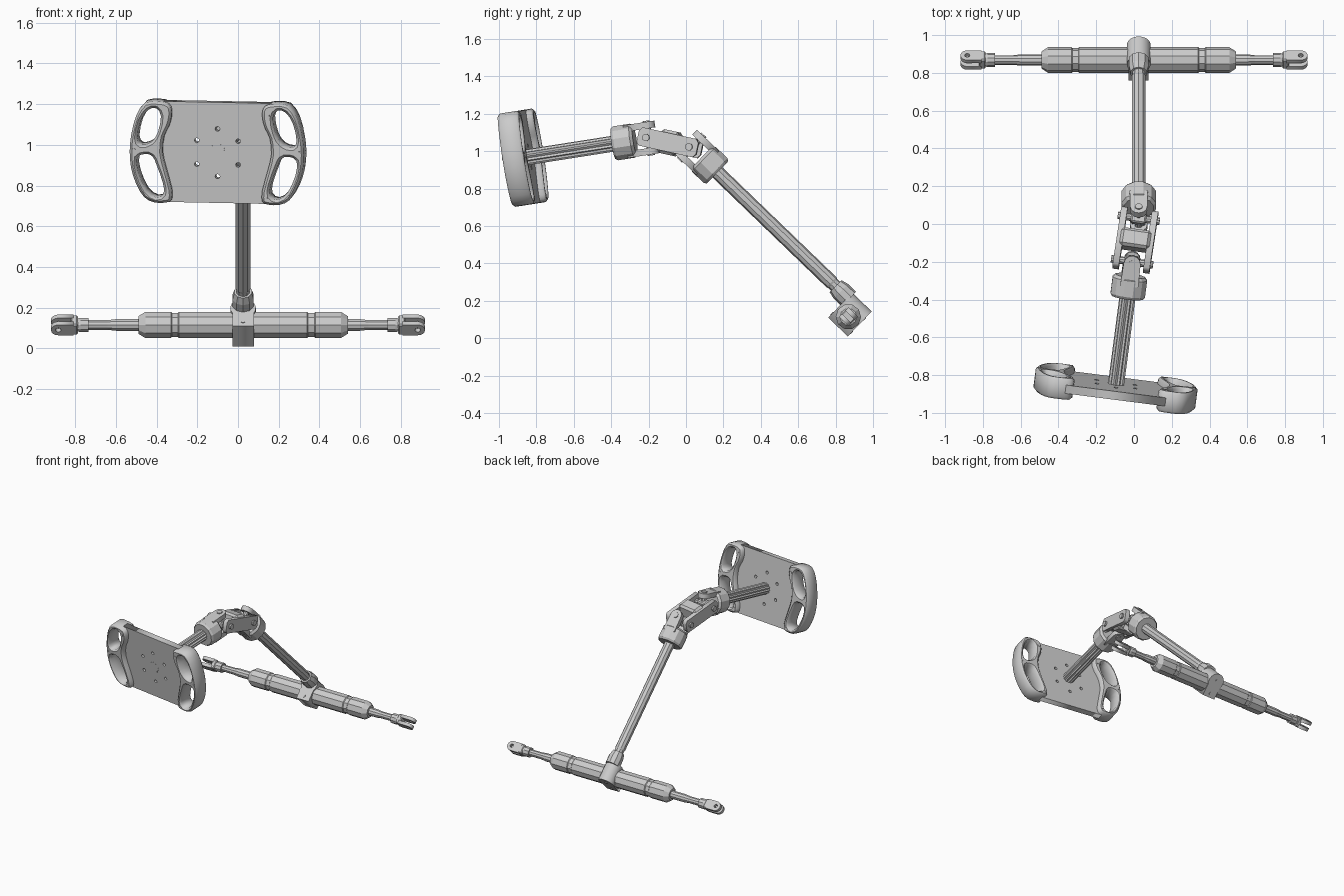
import bpy, bmesh, math
from mathutils import Vector as V, Matrix

if "Cube" in bpy.data.objects:
    bpy.data.objects.remove(bpy.data.objects["Cube"])


def frame(o, z, x):
    """Matrix at o with local z along z and local x as near as possible to x."""
    z = V(z).normalized()
    x = V(x)
    x = (x - z * x.dot(z)).normalized()
    m = Matrix((x, z.cross(x), z)).transposed().to_4x4()
    m.translation = V(o)
    return m


def add(name, bm, m):
    bmesh.ops.recalc_face_normals(bm, faces=bm.faces)
    me = bpy.data.meshes.new(name)
    bm.to_mesh(me)
    bm.free()
    ob = bpy.data.objects.new(name, me)
    ob.matrix_world = m
    bpy.context.collection.objects.link(ob)
    return ob


def lathe(name, prof, m, n=8, teeth=1.0):
    """Revolve (height, radius) pairs about local z; teeth < 1 sinks every other point."""
    bm = bmesh.new()
    rings = []
    for h, r in prof:
        ring = []
        for i in range(n):
            a = 2 * math.pi * (i + .5) / n
            k = r * (teeth if i % 2 else 1)
            ring.append(bm.verts.new((k * math.cos(a), k * math.sin(a), h)))
        rings.append(ring)
    for a, b in zip(rings, rings[1:]):
        for i in range(n):
            j = (i + 1) % n
            bm.faces.new((a[i], a[j], b[j], b[i]))
    bm.faces.new(rings[0][::-1])
    bm.faces.new(rings[-1])
    return add(name, bm, m)


def box(name, size, c, m, bev=.008):
    bm = bmesh.new()
    bmesh.ops.create_cube(bm, size=1)
    for v in bm.verts:
        v.co = V([a * s + b for a, s, b in zip(v.co, size, c)])
    bmesh.ops.bevel(bm, geom=bm.edges[:], offset=bev, segments=1, affect='EDGES')
    return add(name, bm, m)


def smooth(p, k=2):
    """Closed Catmull-Rom loop through p."""
    out, n = [], len(p)
    for i in range(n):
        a, b, c, d = [V(p[(i + j) % n]) for j in (-1, 0, 1, 2)]
        for s in range(k):
            t = s / k
            out.append(.5 * (2 * b + (c - a) * t + (2 * a - 5 * b + 4 * c - d) * t * t
                             + (3 * b - a - 3 * c + d) * t ** 3))
    return out


def arc(cx, cy, r, a0, a1, n):
    return [(cx + r * math.cos(math.radians(a0 + (a1 - a0) * i / n)),
             cy + r * math.sin(math.radians(a0 + (a1 - a0) * i / n))) for i in range(n + 1)]


def slab(name, loops, t, m, bev=0.0, off=0.0):
    """Filled outline (further loops are holes) of thickness t centred on local z = off."""
    cu = bpy.data.curves.new(name, 'CURVE')
    cu.dimensions, cu.fill_mode = '2D', 'BOTH'
    cu.extrude, cu.bevel_depth, cu.offset, cu.bevel_resolution = t / 2 - bev, bev, -bev, 0
    for lp in loops:
        s = cu.splines.new('POLY')
        s.points.add(len(lp) - 1)
        for q, c in zip(s.points, lp):
            q.co = (c[0], c[1], 0, 1)
        s.use_cyclic_u = True
    tmp = bpy.data.objects.new(name + "_outline", cu)
    bpy.context.collection.objects.link(tmp)
    ev = tmp.evaluated_get(bpy.context.evaluated_depsgraph_get())
    me = bpy.data.meshes.new_from_object(ev)
    bpy.data.objects.remove(tmp)
    me.name = name
    ob = bpy.data.objects.new(name, me)
    ob.matrix_world = m @ Matrix.Translation((0, 0, off))
    bpy.context.collection.objects.link(ob)
    return ob


# key points along the column
E = V((.025, .85, .23))          # pinion end of lower shaft
A = V((.025, .03, 1.02))         # lower joint
B = V((-.01, -.2, 1.07))         # upper joint
W = V((-.098, -.87, .965))       # wheel centre
low, up = (E - A).normalized(), (W - B).normalized()
X, Z = V((1, 0, 0)), V((0, 0, 1))

# steering wheel: plate with bolt holes, mirrored handles with two openings each
wheel = frame(W, up, X)
side = [(-.29, .25), (-.25, .18), (-.265, .1), (-.29, 0), (-.27, -.1), (-.24, -.18), (-.28, -.25)]
holes = [arc(.118 * math.sin(i * math.pi / 3), .118 * math.cos(i * math.pi / 3), .012, 0, 315, 7)
         for i in range(6)]
slab("wheel_plate", [side + [(-x, y) for x, y in side[::-1]]] + holes, .045, wheel)
outer = [(-.25, .245), (-.29, .252), (-.355, .245), (-.40, .18), (-.425, .08), (-.432, 0),
         (-.425, -.08), (-.40, -.16), (-.36, -.225), (-.31, -.25), (-.255, -.25), (-.225, -.235),
         (-.225, -.18), (-.252, -.08), (-.27, 0), (-.262, .08), (-.238, .13), (-.225, .18), (-.228, .225)]
upper = [(-.375, .035), (-.395, .07), (-.377, .155), (-.34, .21), (-.30, .218), (-.277, .18),
         (-.292, .1), (-.325, .05)]
lower = [(-.395, -.03), (-.39, -.1), (-.35, -.19), (-.30, -.225), (-.264, -.205), (-.268, -.15),
         (-.30, -.06), (-.32, -.02), (-.355, -.01)]
for s, tag in ((1, "left"), (-1, "right")):
    slab("handle_" + tag, [smooth([(s * x, y) for x, y in lp]) for lp in (outer, upper, lower)],
         .115, wheel, bev=.012)
    for x, y in ((-.253, .195), (-.41, .01), (-.243, -.215)):
        lathe("handle_screw_" + tag, [(-.06, .009), (.06, .009)],
              wheel @ Matrix.Translation((s * x, y, 0)), 8)

# shafts
lathe("upper_shaft", [(.17, .043), ((W - B).length + .024, .043)], frame(B, up, X), 24, .82)
L = (E - A).length
lathe("lower_shaft", [(.17, .038), (L - .1, .038), (L - .09, .034), (L + .06, .034)],
      frame(A, low, X), 10)


# shaft yokes, pins along local y
def yoke(name, j, axis):
    m = frame(j, axis, X)
    lathe(name + "_hub", [(.075, .08), (.09, .095), (.178, .095), (.192, .085)], m, 12)
    ear = frame(j, m.col[1].to_3d(), axis)
    tongue = arc(0, 0, .045, 90, 270, 6) + [(.12, -.048), (.12, .048)]
    for s in (-1, 1):
        slab(name + "_ear", [tongue], .036, ear, off=s * .07)
    lathe(name + "_pin", [(-.094, .02), (.094, .02)], ear, 10)


yoke("lower_yoke", A, low)
yoke("upper_yoke", B, up)

# double coupler between the joints: side plates, middle block, cross pins
c = (A - B).normalized()
mid = frame((A + B) / 2, X - c * X.dot(c), c)
h = (A - B).length / 2
link = [(-h - .045, -.03), (-h - .03, -.05), (h + .03, -.05), (h + .045, -.03),
        (h + .045, .03), (h + .03, .05), (-h - .03, .05), (-h - .045, .03)]
for s in (-1, 1):
    slab("coupler_plate", [link], .034, mid, off=s * .082)
    p = mid @ Matrix.Translation((s * h, 0, 0))
    lathe("coupler_pin", [(-.112, .02), (.112, .02)], p, 10)
    box("joint_cross", (.06, .06, .08), (0, 0, 0), p)
box("coupler_block", (.10, .13, .16), (0, 0, 0), mid, .015)

# pinion housing with a rounded end around the shaft
pin = frame((.025, .875, .125), low, X)
if pin.col[1].z < 0:
    pin = frame((.025, .875, .125), -low, X)
slab("pinion_housing", [[(-.053, -.09), (.053, -.09), (.053, .0)] + arc(0, .032, .063, -15, 195, 10)
                        + [(-.053, .0)]], .145, pin)
lathe("pinion_collar", [(L - .07, .045), (L - .03, .055), (L + .03, .055)], frame(A, low, X), 10)
for y in (-.06, .04):
    lathe("housing_bolt", [(-.076, .011), (.076, .011)], pin @ Matrix.Translation((0, y, 0)), 8)

# rack tube with two shallow grooves
R = V((0, .868, .115))
prof = [(-.515, .045), (-.48, .068)]
for g in (-.335, .335):
    prof += [(g - .02, .068), (g - .015, .063), (g + .015, .063), (g + .02, .068)]
prof += [(.48, .068), (.515, .045)]
lathe("rack_tube", prof, frame(R + X * .025, X, Z), 10)

# tie rods with forked ends turned 45 degrees
n = V((0, 1, 1))
fork = [(-.04, -.036)] + arc(.035, 0, .036, -90, 90, 8) + [(-.04, .036)]
for s, tag in ((1, "right"), (-1, "left")):
    lathe("tie_rod_" + tag, [(.4, .03), (.6, .03), (.64, .025), (.735, .025), (.735, .037),
                             (.775, .037), (.8, .03)], frame(R, X * s, Z), 10)
    f = frame(R + X * s * .848, n, X * s)
    for k in (-1, 1):
        slab("fork_prong_" + tag, [fork, arc(.035, 0, .014, 0, 315, 7)], .024, f, off=k * .024)
    box("fork_base_" + tag, (.035, .071, .071), (-.044, 0, 0), f, .006)
